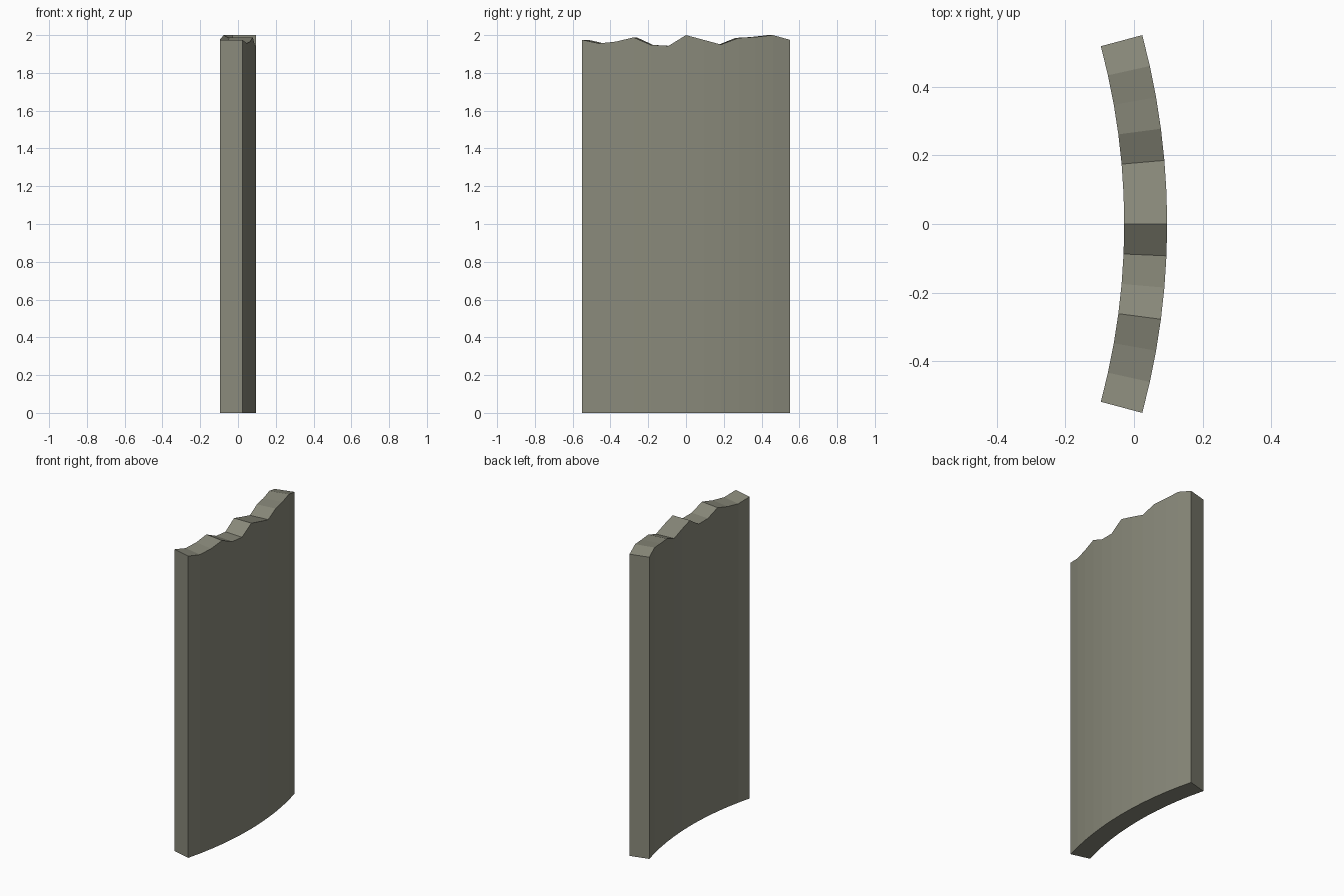
import bpy, bmesh, math

if "Cube" in bpy.data.objects:
    bpy.data.objects.remove(bpy.data.objects["Cube"])

# Arc dimensions of the curved wall
R_IN, R_OUT = 2.0, 2.125
HALF = math.radians(15)
CX = -(R_OUT + R_IN * math.cos(HALF)) / 2   # centres the slab on x = 0

# Ragged top heights, from the -y end to the +y end
TOPS = [1.975, 1.956, 1.966, 1.988, 1.948, 1.943, 2.0,
        1.975, 1.95, 1.985, 1.99, 2.0, 1.975]

stone = bpy.data.materials.new("grey_stone")
stone.diffuse_color = (0.25, 0.25, 0.195, 1)
stone.use_nodes = True
stone.node_tree.nodes["Principled BSDF"].inputs["Base Color"].default_value = stone.diffuse_color

bm = bmesh.new()

# One rectangular cross-section ring per angle step
rings = []
for i, top in enumerate(TOPS):
    a = -HALF + 2 * HALF * i / (len(TOPS) - 1)
    ring = [bm.verts.new((CX + r * math.cos(a), r * math.sin(a), z))
            for r, z in ((R_IN, 0), (R_OUT, 0), (R_OUT, top), (R_IN, top))]
    rings.append(ring)

# Skin between neighbouring rings, then close both ends
for p, q in zip(rings, rings[1:]):
    for k in range(4):
        n = (k + 1) % 4
        bm.faces.new((p[k], p[n], q[n], q[k]))
bm.faces.new(rings[0])
bm.faces.new(rings[-1])
bmesh.ops.recalc_face_normals(bm, faces=bm.faces)

mesh = bpy.data.meshes.new("curved_wall")
bm.to_mesh(mesh)
bm.free()
mesh.materials.append(stone)
wall = bpy.data.objects.new("curved_wall", mesh)
bpy.context.collection.objects.link(wall)
